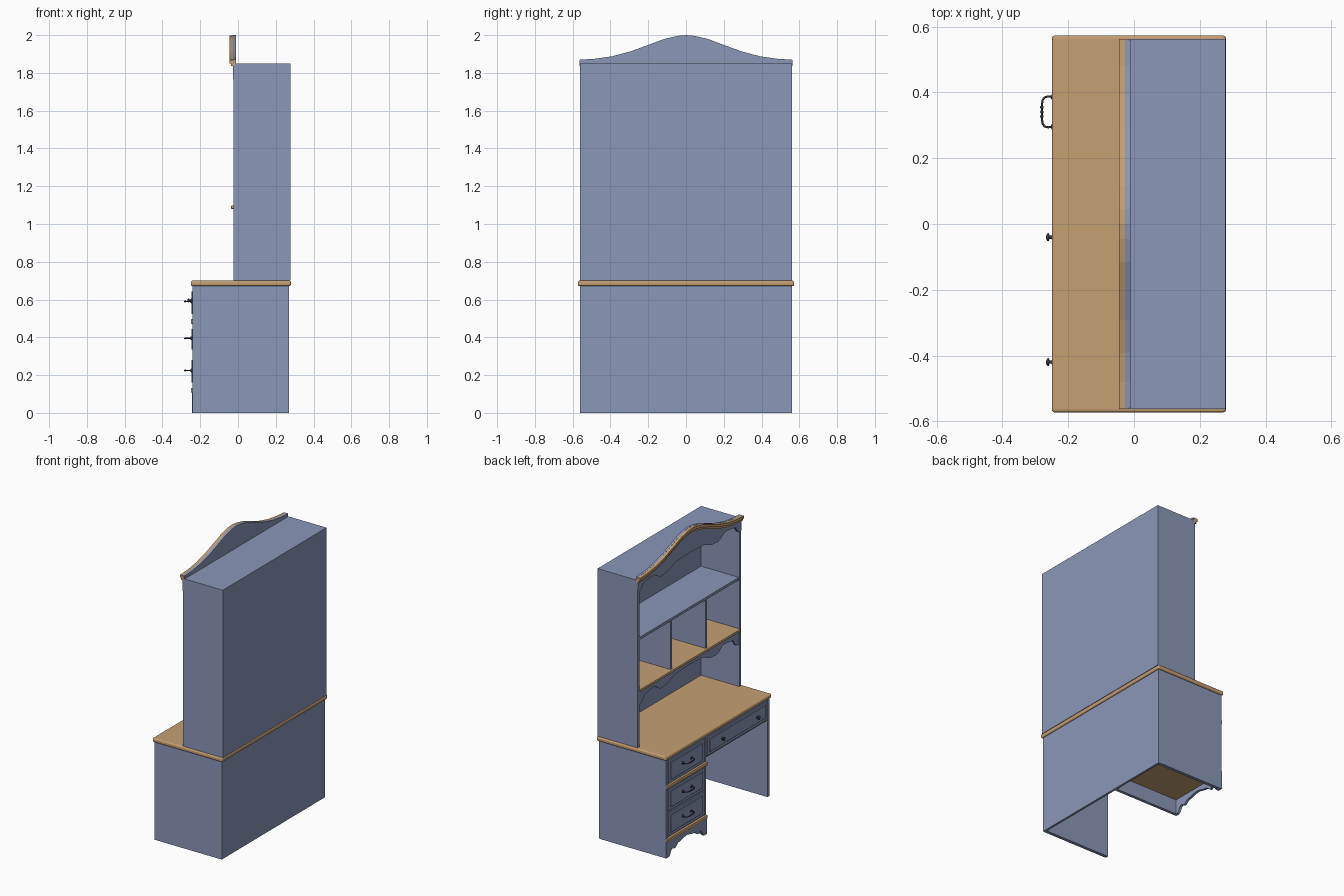
import bpy, bmesh, math
from mathutils import Vector

if "Cube" in bpy.data.objects:
    bpy.data.objects.remove(bpy.data.objects["Cube"])


def material(name, rgb):
    m = bpy.data.materials.new(name)
    m.diffuse_color = (*rgb, 1)
    m.use_nodes = True
    m.node_tree.nodes["Principled BSDF"].inputs["Base Color"].default_value = m.diffuse_color
    return m


BLUE = material("blue paint", (0.26, 0.31, 0.48))
WOOD = material("warm wood", (0.56, 0.35, 0.17))
METAL = material("dark metal", (0.035, 0.04, 0.055))


def finish(name, bm, mat, smooth=False):
    bmesh.ops.recalc_face_normals(bm, faces=bm.faces)
    me = bpy.data.meshes.new(name)
    bm.to_mesh(me)
    bm.free()
    me.materials.append(mat)
    ob = bpy.data.objects.new(name, me)
    bpy.context.collection.objects.link(ob)
    if smooth:
        for p in me.polygons:
            p.use_smooth = True
    return ob


def box(name, x, y, z, mat=BLUE, bevel=0, segs=1):
    bm = bmesh.new()
    bmesh.ops.create_cube(bm, size=1)
    for v in bm.verts:
        v.co = Vector([(r[0] + r[1]) / 2 + c * (r[1] - r[0]) for c, r in zip(v.co, (x, y, z))])
    ob = finish(name, bm, mat)
    if bevel:
        mod = ob.modifiers.new("edge", 'BEVEL')
        mod.width, mod.segments = bevel, segs
    return ob


def plate(name, pts, x0, x1, mat=BLUE):
    """Extrude a y-z outline along x."""
    bm = bmesh.new()
    f = bm.faces.new([bm.verts.new((x0, y, z)) for y, z in pts])
    r = bmesh.ops.extrude_face_region(bm, geom=[f])
    bmesh.ops.translate(bm, vec=(x1 - x0, 0, 0),
                        verts=[v for v in r['geom'] if isinstance(v, bmesh.types.BMVert)])
    return finish(name, bm, mat)


def ease(table, t):
    for (a, va), (b, vb) in zip(table, table[1:]):
        if t <= b:
            k = (t - a) / (b - a)
            return va + (vb - va) * (0.5 - 0.5 * math.cos(math.pi * k))
    return table[-1][1]


def span(a, b, n):
    return [a + (b - a) * i / n for i in range(n + 1)]


def lathe(name, profile, y, z, mat=METAL, n=16):
    """Turned part about the x axis; profile of (x, radius)."""
    bm = bmesh.new()
    rings = [[bm.verts.new((x, y + r * math.cos(2 * math.pi * i / n), z + r * math.sin(2 * math.pi * i / n)))
              for i in range(n)] for x, r in profile]
    for a, b in zip(rings, rings[1:]):
        for i in range(n):
            bm.faces.new((a[i], a[(i + 1) % n], b[(i + 1) % n], b[i]))
    bm.faces.new(rings[0])
    bm.faces.new(rings[-1])
    return finish(name, bm, mat, True)


# Lower desk carcass
box("desk_back", (0.255, 0.27), (-0.56, 0.56), (0, 0.675))
box("desk_side_left", (-0.24, 0.256), (0.54, 0.562), (0, 0.675))
box("desk_side_right", (-0.24, 0.256), (-0.562, -0.54), (0, 0.675))
box("pedestal_inner_side", (-0.235, 0.256), (0.12, 0.14), (0, 0.675))
box("pedestal_floor", (-0.225, 0.256), (0.139, 0.541), (0.10, 0.115), WOOD)
box("pedestal_face", (-0.232, -0.215), (0.139, 0.541), (0.115, 0.675))
box("kneehole_rail", (-0.232, -0.215), (-0.541, 0.121), (0.52, 0.675))
box("drawer_case_bottom", (-0.216, 0.256), (-0.541, 0.121), (0.52, 0.53))
box("desktop", (-0.25, 0.28), (-0.573, 0.573), (0.672, 0.70), WOOD, 0.009, 3)

# Pedestal bracket foot with scalloped lower edge
foot = [(0, 0), (0.14, 0), (0.3, 0.045), (0.42, 0.035), (0.62, 0.06), (1, 0.075)]
low = [(y, ease(foot, 1 - abs(y - 0.341) / 0.221)) for y in span(0.12, 0.562, 40)]
plate("bracket_foot", low + [(0.562, 0.118), (0.12, 0.118)], -0.243, -0.226)

# Wooden mouldings across the pedestal
for nm, z in (("upper", 0.484), ("lower", 0.12)):
    box("moulding_" + nm, (-0.25, -0.23), (0.12, 0.562), (z - 0.013, z + 0.013), WOOD, 0.006, 2)


def drawer(name, y0, y1, z0, z1):
    """Drawer front with a raised inner panel."""
    box(name + "_front", (-0.242, -0.228), (y0, y1), (z0, z1), BLUE, 0.003)
    box(name + "_panel", (-0.247, -0.240), (y0 + 0.022, y1 - 0.022), (z0 + 0.022, z1 - 0.022), BLUE, 0.003)


def handle(name, y, z):
    """Bail pull with two posts, backplates and centre beads."""
    cu = bpy.data.curves.new(name, 'CURVE')
    cu.dimensions = '3D'
    cu.bevel_depth = 0.0032
    cu.bevel_resolution = 2
    cu.use_fill_caps = True
    half = [(-0.244, 0.045), (-0.262, 0.047), (-0.272, 0.044), (-0.278, 0.036), (-0.28, 0.02)]
    path = half + [(x, -d) for x, d in reversed(half)]
    sp = cu.splines.new('POLY')
    sp.points.add(len(path) - 1)
    for p, (x, d) in zip(sp.points, path):
        p.co = (x, y + d, z, 1)
    cu.materials.append(METAL)
    bpy.context.collection.objects.link(bpy.data.objects.new(name, cu))
    for d in (-0.045, 0.045):
        lathe(name + "_rosette", [(-0.244, 0.011), (-0.249, 0.010), (-0.252, 0.005)], y + d, z)
    for d in (-0.014, 0, 0.014):
        bm = bmesh.new()
        bmesh.ops.create_uvsphere(bm, u_segments=10, v_segments=6, radius=0.0055)
        bmesh.ops.translate(bm, vec=(-0.28, y + d, z), verts=bm.verts)
        finish(name + "_bead", bm, METAL, True)


# Pedestal drawers and pulls
for i, (z0, z1, hz) in enumerate(((0.50, 0.665, 0.59), (0.312, 0.468, 0.395), (0.138, 0.304, 0.225))):
    drawer(f"pedestal_drawer_{i}", 0.143, 0.538, z0, z1)
    handle(f"drawer_pull_{i}", 0.341, hz)

# Wide kneehole drawer with two knobs
drawer("wide_drawer", -0.536, 0.116, 0.53, 0.665)
for y in (-0.04, -0.42):
    lathe("drawer_knob", [(-0.245, 0.011), (-0.249, 0.010), (-0.251, 0.005), (-0.257, 0.005),
                          (-0.259, 0.012), (-0.264, 0.011), (-0.267, 0.005)], y, 0.595)

# Hutch carcass
box("hutch_back", (0.265, 0.278), (-0.562, 0.562), (0.70, 1.85))
box("hutch_side_left", (-0.025, 0.266), (0.542, 0.562), (0.70, 1.85))
box("hutch_side_right", (-0.025, 0.266), (-0.562, -0.542), (0.70, 1.85))
box("hutch_top", (-0.012, 0.266), (-0.543, 0.543), (1.835, 1.85))
box("upper_shelf", (-0.022, 0.266), (-0.543, 0.543), (1.43, 1.448))
box("lower_shelf", (-0.036, 0.266), (-0.542, 0.542), (1.08, 1.098), WOOD, 0.004, 2)
for y in (-0.19, 0.19):
    box("divider", (-0.022, 0.266), (y - 0.008, y + 0.008), (1.097, 1.431))

# Scalloped aprons and arched crown
scallop = [(0, 1), (0.05, 1), (0.13, 0.45), (0.3, 0.35), (0.45, 0.8), (0.55, 0.75), (0.75, 0.35), (1, 0.3)]
crown = [(1.87, 0.56), (1.875, 0.48), (1.888, 0.39), (1.915, 0.29), (1.95, 0.195), (1.98, 0.115), (1.996, 0.045)]


def crown_z(y):
    a = abs(y)
    pts = [(2.0, 0)] + crown[::-1]
    for (z0, y0), (z1, y1) in zip(pts, pts[1:]):
        if a <= y1:
            return z0 + (z1 - z0) * (a - y0) / (y1 - y0)
    return 1.87


def scallop_edge(top, depth, half):
    return [(y, top - depth * ease(scallop, 1 - abs(y) / half)) for y in span(-half, half, 72)]


plate("lower_apron", scallop_edge(1.081, 0.09, 0.542) + [(0.542, 1.081), (-0.542, 1.081)], -0.022, -0.008)
arch = sorted({s * y for _, y in crown for s in (-1, 1)} | {0})
plate("crown_board", scallop_edge(1.85, 0.085, 0.562) + [(y, crown_z(y)) for y in reversed(arch)],
      -0.027, -0.011)
for nm, drop, x0, t in (("cap", 0.001, -0.046, 0.018), ("cove", 0.016, -0.038, 0.018)):
    ys = [y * 1.005 for y in arch]
    plate("crown_moulding_" + nm,
          [(y, crown_z(y) - drop) for y in ys] + [(y, crown_z(y) - drop - t) for y in reversed(ys)],
          x0, -0.0155, WOOD)
